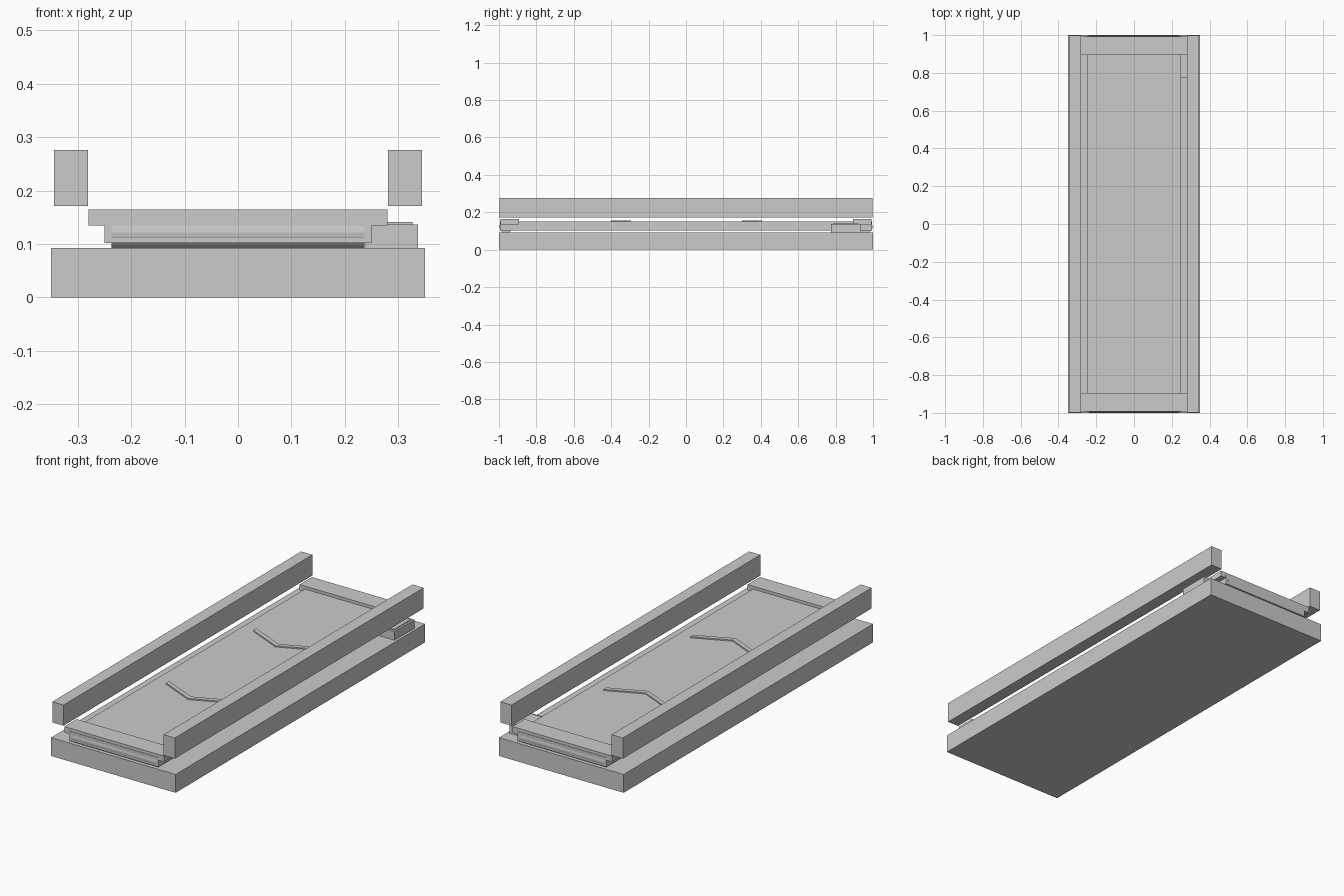
import bpy, bmesh, math
from mathutils import Matrix

if "Cube" in bpy.data.objects:
    bpy.data.objects.remove(bpy.data.objects["Cube"])


def add_mesh(name, bm):
    bmesh.ops.recalc_face_normals(bm, faces=bm.faces)
    me = bpy.data.meshes.new(name)
    bm.to_mesh(me)
    bm.free()
    ob = bpy.data.objects.new(name, me)
    bpy.context.collection.objects.link(ob)
    return ob


def box(name, x, y, z):
    bm = bmesh.new()
    bmesh.ops.create_cube(bm, size=1)
    for v in bm.verts:
        v.co = [(a + b) / 2 + c * (b - a) for (a, b), c in zip((x, y, z), v.co)]
    return add_mesh(name, bm)


def roller(name, y, z, r, half):
    bm = bmesh.new()
    bmesh.ops.create_cone(bm, cap_ends=True, segments=24, radius1=r, radius2=r, depth=2 * half,
                          matrix=Matrix.Translation((0, y, z)) @ Matrix.Rotation(math.pi / 2, 4, 'Y'))
    return add_mesh(name, bm)


def chevron(name, y):
    # V-shaped direction mark, apex towards the front
    w, rise, half, z0, z1 = 0.025, 0.08, 0.18, 0.148, 0.156
    pts = [(-half, y + rise), (0, y), (half, y + rise),
           (half, y + rise + w), (0, y + w), (-half, y + rise + w)]
    bm = bmesh.new()
    low = [bm.verts.new((px, py, z0)) for px, py in pts]
    top = [bm.verts.new((px, py, z1)) for px, py in pts]
    for vs in (low, top):
        bm.faces.new((vs[0], vs[1], vs[4], vs[5]))
        bm.faces.new((vs[1], vs[2], vs[3], vs[4]))
    for i in range(6):
        j = (i + 1) % 6
        bm.faces.new((low[i], low[j], top[j], top[i]))
    return add_mesh(name, bm)


# Base slab and moving belt
box("base", (-0.35, 0.35), (-1, 1), (0, 0.093))
box("belt", (-0.25, 0.25), (-0.995, 0.995), (0.102, 0.15))

# Side rails, mirrored
for side, s in (("left", -1), ("right", 1)):
    xs = sorted((s * 0.281, s * 0.344))
    box(side + "_rail", xs, (-0.998, 0.998), (0.171, 0.276))

# End caps and rollers at both ends
for end, s in (("front", -1), ("back", 1)):
    ys = sorted((s * 0.894, s * 0.993))
    box(end + "_end_cap", (-0.28, 0.28), ys, (0.135, 0.165))
    roller(end + "_roller", s * 0.963, 0.122, 0.034, 0.237)

# Drive motor housing with lid
box("motor_housing", (0.239, 0.337), (0.774, 0.933), (0.093, 0.137))
box("motor_lid", (0.25, 0.327), (0.785, 0.922), (0.137, 0.141))

# Direction marks on the belt
chevron("front_chevron", -0.4)
chevron("back_chevron", 0.3)
